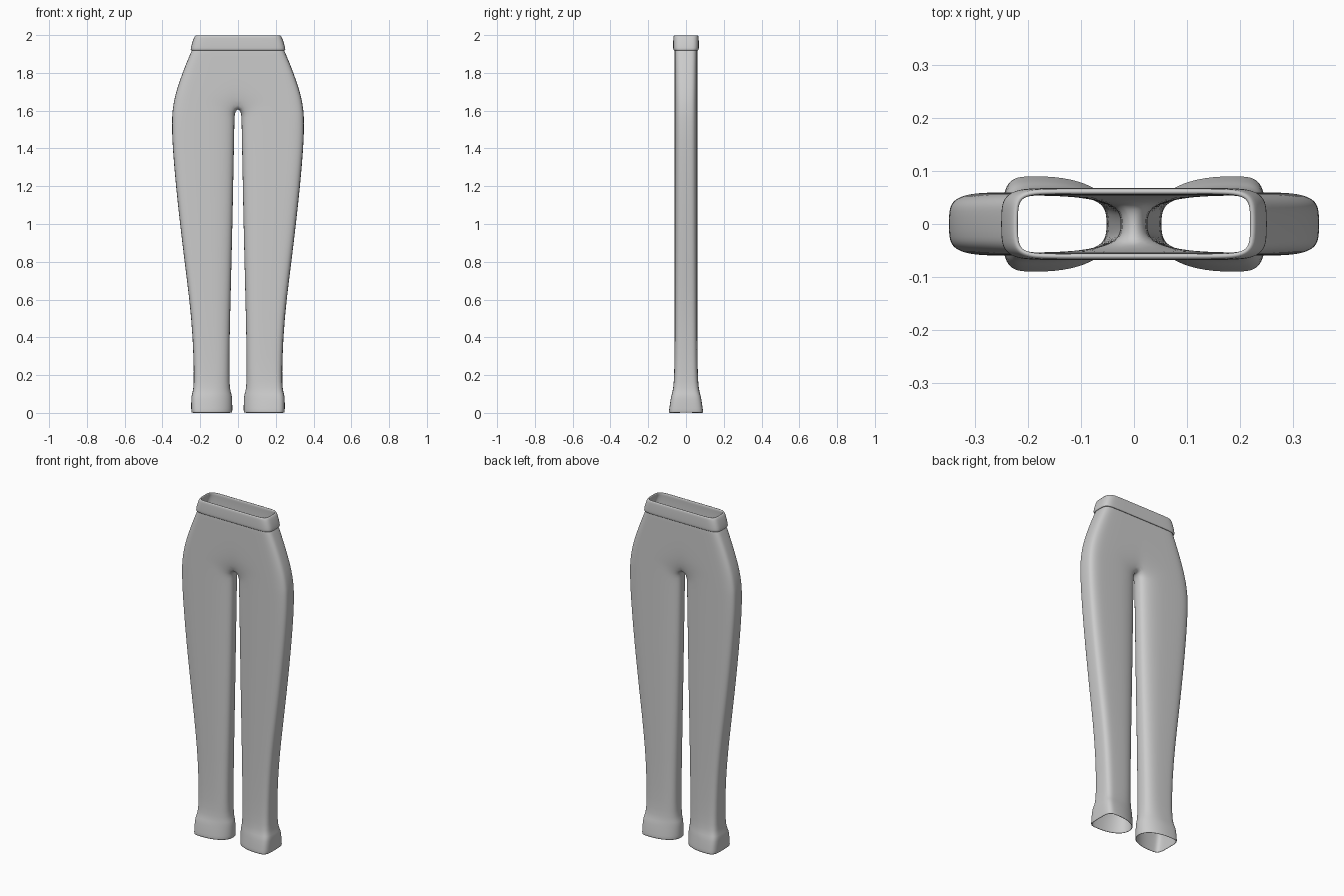
import bpy, bmesh
from math import cos, sin, pi

cube = bpy.data.objects.get("Cube")
if cube:
    bpy.data.objects.remove(cube)

fabric = bpy.data.materials.new("grey fabric")
fabric.use_nodes = True
GREY = (0.6, 0.6, 0.6, 1)
fabric.diffuse_color = GREY
fabric.node_tree.nodes["Principled BSDF"].inputs["Base Color"].default_value = GREY

N = 32      # points around one leg
SEAM = 13   # ring index where the front of the leg meets the centre seam
CHAIN = range(-SEAM, SEAM + 1)


def power(v, n):
    return (1 if v >= 0 else -1) * abs(v) ** (2 / n)


def leg_point(j, z, inner, outer, depth, widest, inner_n):
    """Rounded section, boxier on the outside than on the inside."""
    a = 2 * pi * j / N
    n = 4 if cos(a) >= 0 else inner_n
    cx = inner + widest * (outer - inner)
    half = outer - cx if cos(a) >= 0 else cx - inner
    return cx + half * power(cos(a), n), depth * power(sin(a), n), z


def hip_point(j, z, outer, depth, dip):
    """Half of the hip section, running flat to the centre seam."""
    if abs(j) <= N // 4:
        return leg_point(j, z, 0, outer, depth, 0.6, 3)
    t = (abs(j) - N // 4) / (SEAM - N // 4)
    side = 1 if j > 0 else -1
    return 0.6 * outer * (1 - t), side * (depth - dip * t * t), z


def bridge(bm, low, high, closed):
    for i in range(len(low) - (0 if closed else 1)):
        k = (i + 1) % len(low)
        bm.faces.new((low[i], low[k], high[k], high[i]))


def finish(name, bm, thickness):
    mesh = bpy.data.meshes.new(name)
    bmesh.ops.recalc_face_normals(bm, faces=bm.faces)
    # The outer side must face away from the body
    outermost = max(bm.faces, key=lambda f: f.calc_center_median().x)
    if outermost.normal.x < 0:
        bmesh.ops.reverse_faces(bm, faces=bm.faces)
    bm.to_mesh(mesh)
    bm.free()
    mesh.materials.append(fabric)
    mesh.shade_smooth()
    obj = bpy.data.objects.new(name, mesh)
    bpy.context.collection.objects.link(obj)
    mirror = obj.modifiers.new("Mirror", "MIRROR")
    mirror.use_clip = True
    mirror.merge_threshold = 0.0005
    solid = obj.modifiers.new("Thickness", "SOLIDIFY")
    solid.thickness = thickness
    solid.offset = -1
    sub = obj.modifiers.new("Smooth", "SUBSURF")
    sub.levels = sub.render_levels = 1


# Legs with flared cuffs: z, inner x, outer x, half depth, widest place, inner roundness
bm = bmesh.new()
leg_levels = [
    (0, .03, .247, .091, .7, 2.2), (.015, .029, .248, .09, .7, 2.2),
    (.08, .03, .248, .081, .7, 2.2), (.1, .034, .244, .075, .68, 2.4),
    (.125, .043, .236, .068, .64, 2.6), (.2, .046, .233, .062, .6, 3),
    (.4, .044, .239, .06, .6, 3), (.6, .039, .257, .06, .6, 3),
    (.8, .034, .283, .06, .6, 3), (1, .029, .307, .06, .6, 3),
    (1.2, .025, .329, .06, .6, 3), (1.4, .021, .346, .06, .6, 3),
    (1.5, .019, .35, .06, .6, 3), (1.57, .018, .349, .06, .6, 3),
    (1.595, .014, .347, .06, .6, 3)]
previous = None
for level in leg_levels:
    ring = [bm.verts.new(leg_point(j, *level)) for j in range(N)]
    if previous:
        bridge(bm, previous, ring, True)
    previous = ring

# Crotch: the inner side of the ring becomes an arched saddle on the centre seam
crotch = {j % N: bm.verts.new(hip_point(j, 1.635, .342, .06, .012)) for j in CHAIN}
for j in range(SEAM + 1, N - SEAM):
    t = (N / 2 - j) / (N / 2 - SEAM)
    crotch[j] = bm.verts.new((0, .046 * t, 1.61 + .02 * t * t))
bridge(bm, previous, [crotch[j] for j in range(N)], True)

# Hips: z, outer x, half depth, dip at the centre seam
previous = [crotch[j % N] for j in CHAIN]
for level in [(1.67, .335, .06, .005), (1.72, .322, .06, .001), (1.8, .294, .06, 0),
              (1.86, .27, .06, 0), (1.9, .253, .06, 0), (1.93, .24, .06, 0)]:
    chain = [bm.verts.new(hip_point(j, *level)) for j in CHAIN]
    bridge(bm, previous, chain, False)
    previous = chain
finish("trousers", bm, .006)

# Waistband
bm = bmesh.new()
previous = None
for level in [(1.918, .251, .067, 0), (1.93, .251, .068, 0), (1.96, .243, .068, 0),
              (1.985, .234, .067, 0), (2, .226, .066, 0)]:
    chain = [bm.verts.new(hip_point(j, *level)) for j in CHAIN]
    if previous:
        bridge(bm, previous, chain, False)
    previous = chain
finish("waistband", bm, .011)
